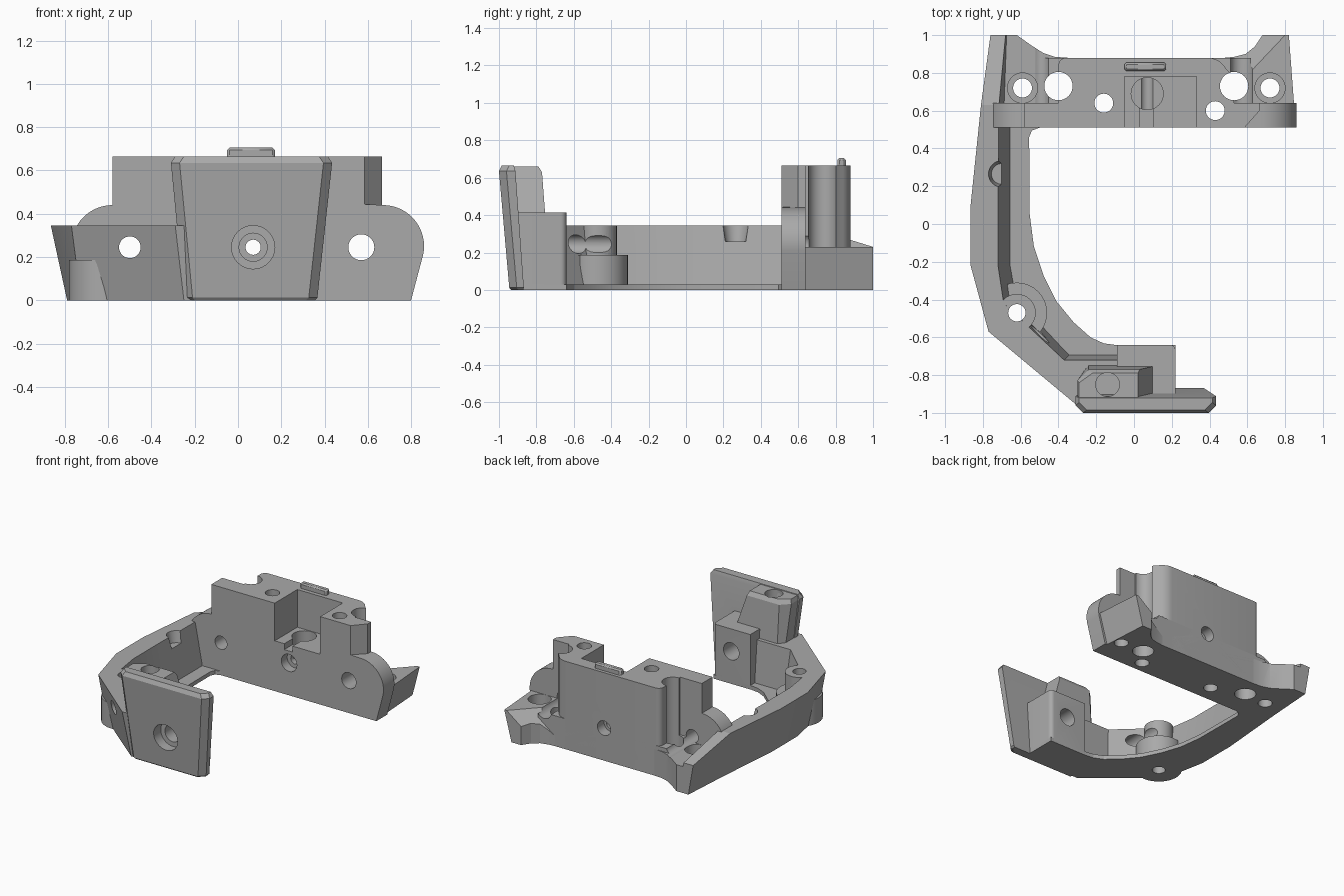
import bpy
import bmesh
from math import cos, sin, pi, radians
from mathutils import Vector

cube = bpy.data.objects.get("Cube")
if cube:
    bpy.data.objects.remove(cube)

grey = bpy.data.materials.new("plain grey")
grey.use_nodes = True
grey.diffuse_color = (0.4, 0.4, 0.4, 1)
grey.node_tree.nodes["Principled BSDF"].inputs["Base Color"].default_value = (0.4, 0.4, 0.4, 1)

parts, cutters = [], []


def loft(name, rings, cutter=False):
    """Closed solid through rings of equal length."""
    bm = bmesh.new()
    rows = [[bm.verts.new(p) for p in ring] for ring in rings]
    n = len(rows[0])
    for a, b in zip(rows, rows[1:]):
        for i in range(n):
            j = (i + 1) % n
            bm.faces.new((a[i], a[j], b[j], b[i]))
    bm.faces.new(rows[0])
    bm.faces.new(rows[-1])
    bmesh.ops.recalc_face_normals(bm, faces=bm.faces)
    mesh = bpy.data.meshes.new(name)
    bm.to_mesh(mesh)
    bm.free()
    obj = bpy.data.objects.new(name, mesh)
    bpy.context.scene.collection.objects.link(obj)
    mesh.materials.append(grey)
    obj.hide_render = cutter
    (cutters if cutter else parts).append(obj)
    return obj


def flat(outline, h, axis="z"):
    return [(a, b, h) if axis == "z" else (a, h, b) for a, b in outline]


def prism(name, outline, lo, hi, axis="z", cutter=False):
    return loft(name, [flat(outline, lo, axis), flat(outline, hi, axis)], cutter)


def arc(cx, cy, r, a0=0, a1=360, n=32):
    full = a1 - a0 == 360
    steps = n if full else n + 1
    angles = [radians(a0 + (a1 - a0) * i / n) for i in range(steps)]
    return [(cx + r * cos(t), cy + r * sin(t)) for t in angles]


def rect(x0, x1, y0, y1):
    return [(x0, y0), (x1, y0), (x1, y1), (x0, y1)]


def hole(a, b, r, lo, hi, axis="z"):
    return prism("hole_cutter", arc(a, b, r), lo, hi, axis, True)


def cut(obj, tools):
    bpy.context.view_layer.objects.active = obj
    for tool in tools:
        mod = obj.modifiers.new("cut", "BOOLEAN")
        mod.operation = "DIFFERENCE"
        mod.solver = "EXACT"
        mod.object = tool
        bpy.ops.object.modifier_apply(modifier=mod.name)


def slice_off(obj, point, normal):
    """Remove the side the normal points to."""
    bm = bmesh.new()
    bm.from_mesh(obj.data)
    res = bmesh.ops.bisect_plane(bm, geom=bm.verts[:] + bm.edges[:] + bm.faces[:],
                                 plane_co=point, plane_no=normal, clear_outer=True)
    edges = [e for e in res["geom_cut"] if isinstance(e, bmesh.types.BMEdge)]
    bmesh.ops.holes_fill(bm, edges=edges)
    bmesh.ops.recalc_face_normals(bm, faces=bm.faces)
    bm.to_mesh(obj.data)
    bm.free()


# Rear block, its base and the key on top
block_top = ([(-.58, .51), (.585, .51), (.665, .6), (.665, .64), (.53, .64), (.53, .78)]
             + arc(.39, .77, .11, 30, 90, 6)
             + arc(-.36, .84, .04, 90, 180, 6) + [(-.4, .64), (-.58, .64)])
rear_block = prism("rear_block", block_top, 0, .665)
rear_base = prism("rear_base", rect(-.5, .62, .51, .88), 0, .23)
key = prism("top_key", rect(-.05, .17, .81, .855), .6, .705)
bevel = key.modifiers.new("soft_edges", "BEVEL")
bevel.width = .01

# Rounded ears beside the block
right_ear = prism("right_ear", [(.45, .45), (.45, 0), (.8, 0)]
                  + arc(.67, .25, .19, -12, 90, 16), .51, .64, "y")
left_ear = prism("left_ear", [(-.42, 0), (-.42, .45)]
                 + arc(-.58, .25, .19, 90, 192, 16) + [(-.71, 0)], .51, .64, "y")

# Wings at the rear corners
inner = [(.68, 1), (.64, .94), (.59, .9), (.53, .885), (.48, .88), (.48, .6)]
right_wing = loft("right_wing", [flat([(.785, .6), (.76, 1)] + inner, 0),
                                 flat([(.85, .6), (.82, 1)] + inner, .23)])
a, b, c = Vector((.63, .82, .23)), Vector((.8, 1, .23)), Vector((.68, 1, .14))
normal = (b - a).cross(c - a)
slice_off(right_wing, a, normal if normal.z > 0 else -normal)
left_wing = prism("left_wing", [(-.35, .6), (-.35, .88), (-.42, .885), (-.48, .905),
                                (-.55, .95), (-.62, 1), (-.72, 1), (-.74, .6)], 0, .2)

# Side arm wall, leaning outwards
outer_top = [(-.76, 1), (-.81, .63), (-.865, .1), (-.865, -.22), (-.77, -.57), (-.29, -.97), (0, -.95)]
outer_low = [(-.72, 1), (-.745, .63), (-.79, .1), (-.79, -.2), (-.725, -.53), (-.25, -.92), (0, -.92)]
inner_top = [(-.68, 1), (-.715, .63), (-.72, .1), (-.72, -.22), (-.69, -.42), (-.37, -.72), (0, -.72)]
inner_low = [(-.64, 1), (-.65, .63), (-.65, .1), (-.65, -.22), (-.62, -.39), (-.34, -.69), (0, -.69)]
heights = [.23] + [.345] * 6
arm = loft("side_arm", [[(*ol, 0), (*ot, h), (*it, h), (*il, 0)]
                        for ol, ot, it, il, h in
                        zip(outer_low, outer_top, inner_top, inner_low, heights)])

# Thin floor flange inside the arm
floor = prism("floor_flange", [(-.74, .6), (-.78, .1), (-.78, -.2), (-.71, -.5), (-.25, -.9),
                               (.22, -.9), (.22, -.64), (-.1, -.64), (-.16, -.632), (-.23, -.6),
                               (-.32, -.52), (-.41, -.41), (-.48, -.27), (-.53, -.12),
                               (-.552, .05), (-.555, .46), (-.54, .495), (-.5, .51), (-.5, .6)], 0, .03)

# Screw bosses on the arm
tall_boss = prism("arm_boss", arc(-.62, -.47, .1), 0, .344)
low_boss = prism("arm_boss_ledge", arc(-.62, -.47, .16), 0, .187)
ledge_web = prism("ledge_web", [(-.47, -.5), (-.5, -.56), (-.42, -.66), (-.5, -.7), (-.66, -.5)], 0, .187)

# Front boss, column and leaning plate
front_boss = prism("front_boss", [(-.09, -.9), (.22, -.9)] + arc(.19, -.67, .03, 0, 90, 6)
                   + [(-.09, -.64)], 0, .415)
column = loft("front_column", [
    flat([(-.275, -.93), (.135, -.93), (.135, -.745), (-.24, -.745), (-.275, -.79)], .3),
    flat([(-.3, -.95), (.03, -.95), (.03, -.77), (-.24, -.77), (-.3, -.83)], .63),
    flat([(-.29, -.95), (.02, -.95), (.02, -.79), (-.22, -.79), (-.29, -.84)], .66)])


def plate_ring(x0, x1, y0, y1, z):
    return flat([(x0, y1), (x0, y0 + .04), (x0 + .04, y0), (x1 - .04, y0), (x1, y0 + .04), (x1, y1)], z)


plate = loft("front_plate", [plate_ring(-.24, .355, -.935, -.87, 0),
                             plate_ring(-.25, .367, -.945, -.867, .012),
                             plate_ring(-.31, .435, -1, -.912, .635),
                             plate_ring(-.29, .415, -.985, -.92, .665)])

# Vertical holes at the rear
big_left, big_right = hole(-.4, .73, .075, -1, 1), hole(.53, .73, .075, -1, 1)
pin_left, pin_right = hole(-.16, .64, .05, -1, 1), hole(.43, .6, .05, -1, 1)
wing_left = [hole(-.59, .72, .05, -1, 1), hole(-.59, .72, .08, .13, 1)]
wing_right = [hole(.72, .72, .05, -1, 1), hole(.72, .72, .08, .13, 1)]
# Horizontal holes
ear_left, ear_right = hole(-.5, .245, .05, -2, 2, "y"), hole(.57, .245, .06, -2, .9, "y")
axle = [hole(.07, .245, .035, 0, 2, "y"), hole(.07, .245, .065, .4, .58, "y"),
        hole(.07, .245, .055, .8, 1, "y")]
plate_bore = [hole(.07, .245, .065, -2, 0, "y"), hole(.07, .245, .1, -2, -.88, "y")]
# Pocket with a round well and slot
pocket = [prism("pocket_cutter", rect(-.05, .33, .4, .78), .38, 1, cutter=True),
          prism("slot_cutter", rect(.03, .1, .4, .65), .335, .5, cutter=True),
          hole(.07, .69, .085, .2, .5)]
# Arm hole, inner notch and column socket
arm_hole = hole(-.62, -.47, .046, -1, 1)
notch = loft("notch_cutter", [flat(arc(-.7, .265, .055), .26), flat(arc(-.7, .265, .08), .4)], True)
socket = hole(-.14, -.85, .063, .5, 1)

big = [big_left, big_right]
cut(rear_block, big + [pin_left, pin_right] + pocket + axle + [ear_left, ear_right])
cut(rear_base, big + [pin_left, pin_right] + axle + wing_left + wing_right + [ear_left, ear_right])
cut(right_ear, [ear_right, big_right, pin_right] + wing_right)
cut(left_ear, [ear_left, big_left] + wing_left)
cut(right_wing, wing_right + [big_right, ear_right])
cut(left_wing, wing_left + [big_left, ear_left])
cut(arm, [arm_hole, notch, ear_left] + plate_bore + wing_left)
for obj in (floor, tall_boss, low_boss, ledge_web):
    cut(obj, [arm_hole, ear_left])
cut(front_boss, plate_bore)
cut(column, [socket] + plate_bore)
cut(plate, plate_bore)

for tool in cutters:
    bpy.data.objects.remove(tool)

# Smooth the round surfaces, keep edges crisp
bpy.ops.object.select_all(action="DESELECT")
for obj in parts:
    obj.select_set(True)
bpy.context.view_layer.objects.active = rear_block
bpy.ops.object.shade_smooth_by_angle(angle=radians(16))
